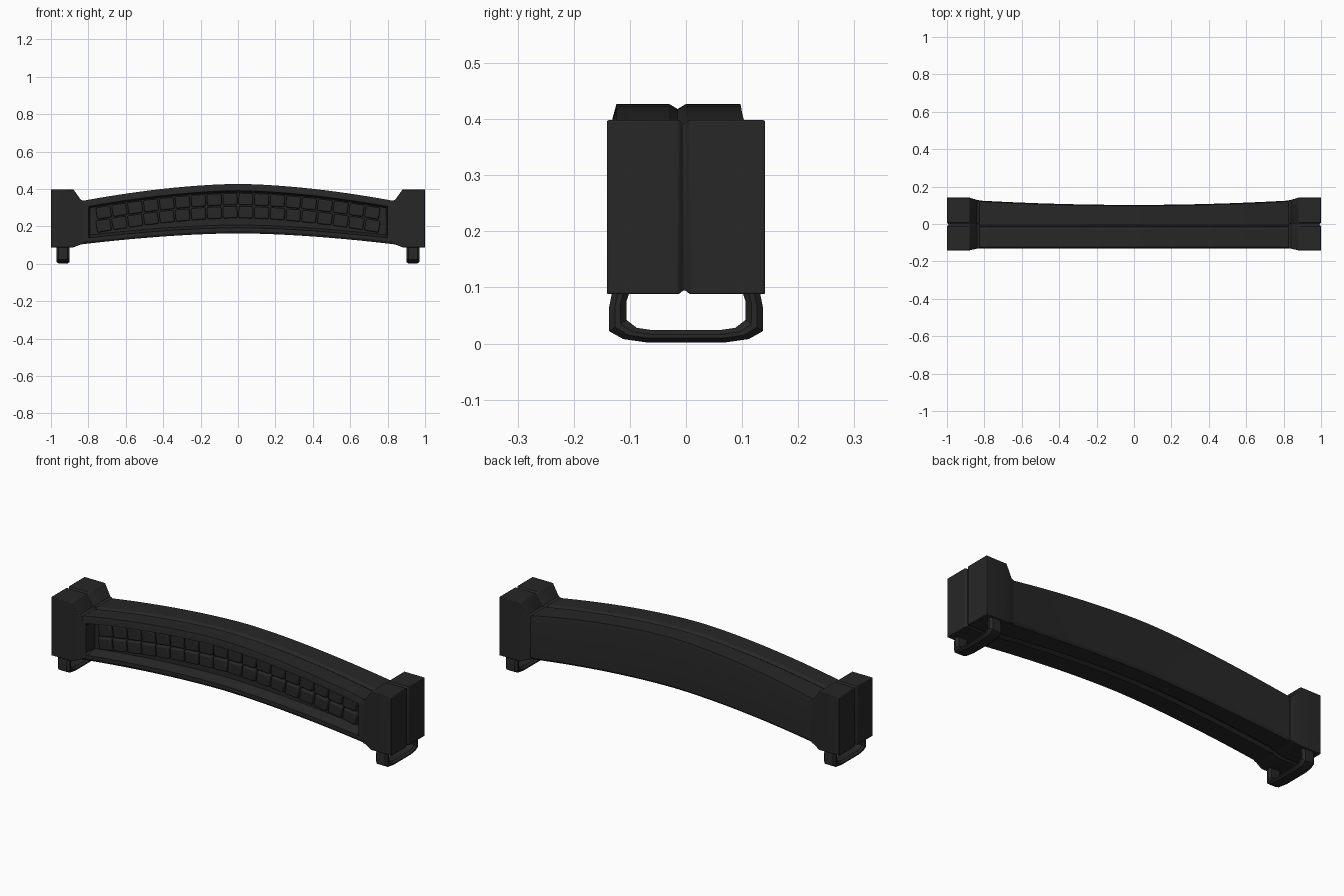
import bpy, bmesh, math
from mathutils import Matrix, Vector

if "Cube" in bpy.data.objects:
    bpy.data.objects.remove(bpy.data.objects["Cube"])

mat = bpy.data.materials.new("dark_plastic")
mat.diffuse_color = (0.02, 0.02, 0.02, 1)
mat.use_nodes = True
mat.node_tree.nodes["Principled BSDF"].inputs["Base Color"].default_value = mat.diffuse_color


def finish(name, bm, bevel=0.0):
    bmesh.ops.recalc_face_normals(bm, faces=bm.faces[:])
    me = bpy.data.meshes.new(name)
    bm.to_mesh(me)
    bm.free()
    me.materials.append(mat)
    ob = bpy.data.objects.new(name, me)
    bpy.context.collection.objects.link(ob)
    if bevel:
        m = ob.modifiers.new("bevel", 'BEVEL')
        m.width = bevel
        m.segments = 2
        m.limit_method = 'ANGLE'
        m.angle_limit = math.radians(40)
    bpy.ops.object.select_all(action='DESELECT')
    ob.select_set(True)
    bpy.context.view_layer.objects.active = ob
    bpy.ops.object.shade_smooth_by_angle(angle=math.radians(30))
    return ob


def loft(bm, rings, caps=True):
    vs = [[bm.verts.new(p) for p in r] for r in rings]
    n = len(vs[0])
    for a, b in zip(vs, vs[1:]):
        for i in range(n):
            bm.faces.new((a[i], a[(i + 1) % n], b[(i + 1) % n], b[i]))
    if caps:
        bm.faces.new(vs[0])
        bm.faces.new(vs[-1])
    return vs


def arch(x, z, drop, span=0.83):
    return z - drop * (abs(x) / span) ** 1.7


# Arched beam with a recessed front panel and grooves along top and bottom
def beam_section(x, d):
    t, b = arch(x, 0.427, 0.09), arch(x, 0.163, 0.058)
    f, k = -0.131, 0.102 + 0.024 * (x / 0.84) ** 2
    pts = [(f, t - 0.026), (f + 0.007, t), (-0.03, t), (-0.015, t - 0.009), (0, t),
           (k - 0.005, t), (k, t - 0.026), (k, b + 0.012), (k - 0.008, b), (0.012, b),
           (-0.005, b + 0.012), (-0.022, b), (f + 0.008, b), (f, b + 0.012),
           (f, b + 0.03), (f + d, b + 0.045), (f + d, t - 0.045), (f, t - 0.036)]
    return [(x, y, z) for y, z in pts]


half = [(0.79 * i / 12, 0.06) for i in range(1, 13)] + [(0.8, 0.0), (0.86, 0.0)]
stations = [(-x, d) for x, d in reversed(half)] + [(0, 0.06)] + half
bm = bmesh.new()
loft(bm, [beam_section(x, d) for x, d in stations])
finish("arched_beam", bm)

# Two rows of raised tiles in the recess
bm = bmesh.new()
for i in range(18):
    x = (i - 8.5) * 0.0845
    slope = (arch(x + 0.01, 0, 0.072, 0.72) - arch(x - 0.01, 0, 0.072, 0.72)) / 0.02
    for dz in (-0.036, 0.034):
        m = (Matrix.Translation((x, -0.075, arch(x, 0.312, 0.072, 0.72) + dz))
             @ Matrix.Rotation(-math.atan(slope), 4, 'Y')
             @ Matrix.Diagonal((0.077, 0.04, 0.063, 1)))
        bmesh.ops.create_cube(bm, size=1, matrix=m)
finish("panel_tiles", bm, 0.007)


# End blocks split by a centre groove
def make_block(side):
    bm = bmesh.new()
    rings = []
    for x, y0, y1, z0, z1, g in [(0.825, -0.131, 0.126, 0.106, 0.337, 0.004),
                                 (0.84, -0.132, 0.129, 0.104, 0.342, 0.008),
                                 (0.88, -0.141, 0.141, 0.088, 0.398, 0.008),
                                 (1.0, -0.141, 0.141, 0.088, 0.398, 0.008)]:
        ys = (y0, -0.013, -0.003, 0.007, y1)
        top = [(y, z1 - g * (i == 2)) for i, y in enumerate(ys)]
        low = [(y, z0 + g * (i == 2)) for i, y in enumerate(ys)]
        rings.append([Vector((side * x, y, z)) for y, z in top + low[::-1]])
    for i in (2, 7):
        rings[-1][i].x -= side * 0.01
    vs = loft(bm, rings, caps=False)
    bm.faces.new(vs[0])
    for i in range(4):
        e = vs[-1]
        bm.faces.new((e[i], e[i + 1], e[8 - i], e[9 - i]))
    finish("end_block", bm, 0.003)


# U-shaped strap loop under each block
def make_loop(side):
    bm = bmesh.new()
    outer = [(0.130, 0.10), (0.137, 0.065), (0.137, 0.022), (0.112, 0.008), (0.07, 0.002)]
    inner = [(0.098, 0.10), (0.106, 0.075), (0.106, 0.042), (0.088, 0.028), (0.06, 0.024)]
    pairs = list(zip(outer, inner))
    path = [((-o[0], o[1]), (-i[0], i[1])) for o, i in pairs] + pairs[::-1]
    rings = []
    for o, i in path:
        o, i = Vector(o), Vector(i)
        ring = []
        for x, t in [(-0.035, 0.35), (-0.024, 0), (0.024, 0), (0.035, 0.35),
                     (0.035, 0.65), (0.024, 1), (-0.024, 1), (-0.035, 0.65)]:
            p = o.lerp(i, t)
            ring.append((side * 0.935 + x, p.x, p.y))
        rings.append(ring)
    loft(bm, rings)
    finish("strap_loop", bm)


for s in (-1, 1):
    make_block(s)
    make_loop(s)
